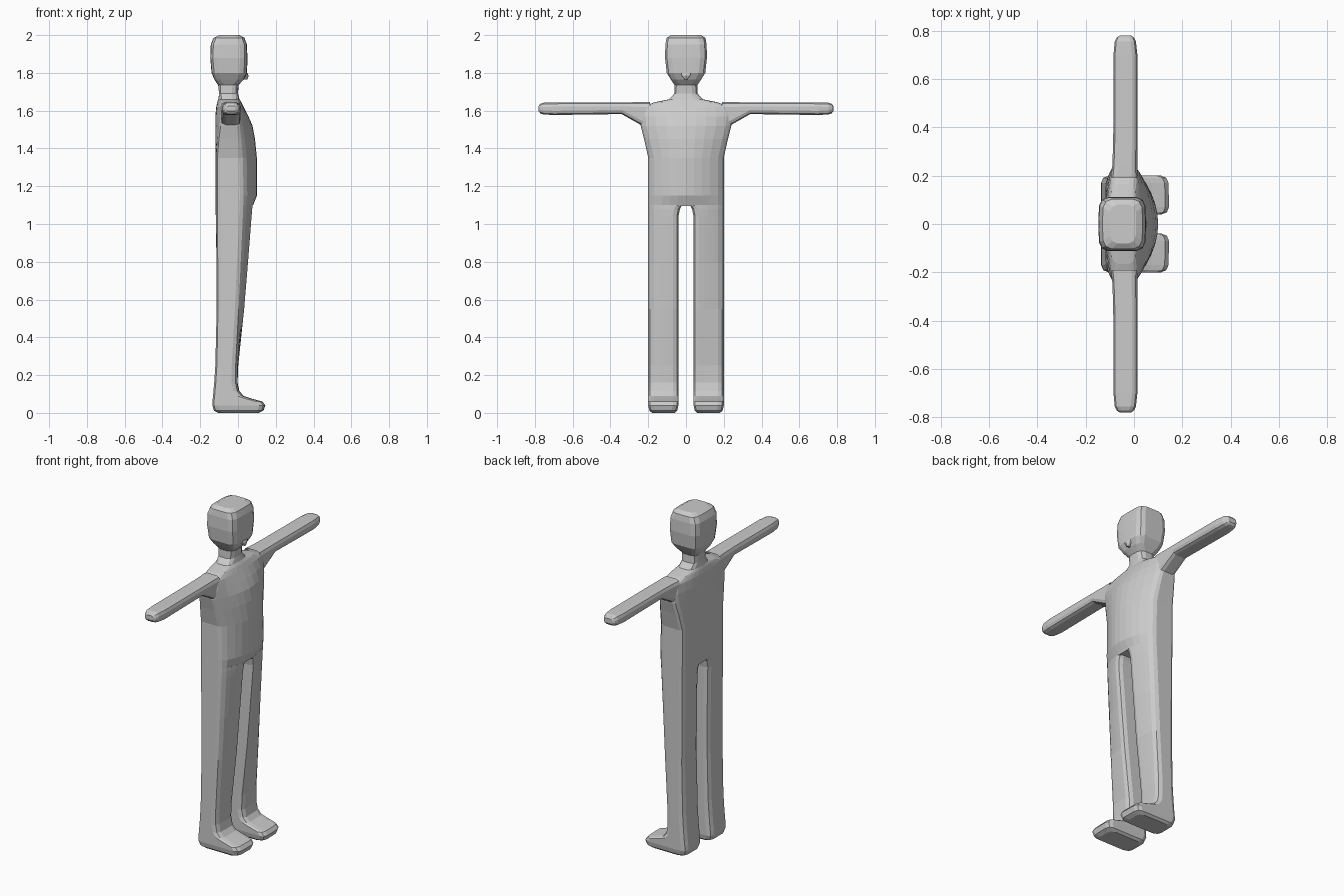
import bpy, bmesh, math

skin = bpy.data.materials.new("plain grey")
skin.diffuse_color = (0.6, 0.6, 0.6, 1)


def ring(w, d, r, n):
    """Rounded rectangle outline in unit coordinates; n spans on the wide sides."""
    ru, rv = min(r / w, 0.48), min(r / d, 0.48)
    pts = []
    for cu, cv, a0 in ((1 - ru, 1 - rv, 0), (ru, 1 - rv, 90), (ru, rv, 180), (1 - ru, rv, 270)):
        for k in range(3):
            a = math.radians(a0 + 45 * k)
            pts.append((cu + ru * math.cos(a), cv + rv * math.sin(a)))
        if a0 in (0, 180):      # extra points along front and back
            v = pts[-1][1]
            for k in range(1, n):
                f = k / n
                u = ru + (1 - 2 * ru) * f
                pts.append((1 - u if a0 == 0 else u, v))
    return pts


def loft(name, rows, n=4, swap=False, flip=False, bottom=True, top=True):
    """rows: height, y0, y1, back mid, back side, front mid, front side, corner radius."""
    bm = bmesh.new()
    loops = []
    for h, y0, y1, bk, bks, fr, frs, r in rows:
        loop = []
        for u, v in ring(y1 - y0, fr - bk, r, n):
            y = y0 + (y1 - y0) * u
            t = min(1, (y / y1) ** 2)
            b, f = bk + (bks - bk) * t, fr + (frs - fr) * t
            x = b + (f - b) * v
            p = (x, h, y) if swap else (x, y, h)
            loop.append(bm.verts.new((p[0], -p[1] if flip else p[1], p[2])))
        loops.append(loop)
    m = len(loops[0])
    for a, b in zip(loops, loops[1:]):
        for i in range(m):
            j = (i + 1) % m
            bm.faces.new((a[i], a[j], b[j], b[i]))
    if bottom:
        bm.faces.new(loops[0][::-1])
    if top:
        bm.faces.new(loops[-1])
    # walls are outward for a plain loft; each axis swap or mirror reverses them
    if swap != flip:
        bmesh.ops.reverse_faces(bm, faces=bm.faces)
    me = bpy.data.meshes.new(name)
    bm.to_mesh(me)
    bm.free()
    me.materials.append(skin)
    ob = bpy.data.objects.new(name, me)
    bpy.context.collection.objects.link(ob)
    return ob


def sym(z, w, bk, bks, fr, frs, r):
    return (z, -w, w, bk, bks, fr, frs, r)


# Torso, neck and head in one sweep
loft("torso_neck_and_head", [
    sym(1.10, .200, -.12, -.115, .080, .030, .03),
    sym(1.15, .200, -.12, -.115, .100, .030, .03),
    sym(1.35, .200, -.12, -.115, .100, .025, .03),
    sym(1.45, .222, -.12, -.105, .090, .018, .03),
    sym(1.52, .240, -.12, -.095, .077, .010, .03),
    sym(1.57, .245, -.12, -.090, .055, .010, .03),
    sym(1.62, .235, -.115, -.085, .030, .008, .03),
    sym(1.645, .165, -.11, -.085, .018, .000, .03),
    sym(1.66, .090, -.105, -.09, .008, -.005, .03),
    sym(1.69, .062, -.10, -.10, .000, -.005, .03),
    sym(1.735, .060, -.105, -.10, .003, -.002, .03),
    sym(1.765, .080, -.125, -.12, .030, .025, .03),
    sym(1.80, .102, -.140, -.135, .048, .040, .035),
    sym(1.88, .111, -.147, -.142, .050, .044, .035),
    sym(1.95, .109, -.144, -.139, .047, .042, .035),
    sym(1.985, .103, -.130, -.125, .035, .030, .035),
    sym(2.00, .080, -.100, -.098, .008, .006, .03),
], n=8, bottom=False)

# Small pointed chin
loft("chin", [
    sym(1.765, .006, .02, .02, .050, .048, .002),
    sym(1.785, .022, .02, .02, .056, .046, .004),
    sym(1.80, .026, .02, .02, .050, .046, .004),
], n=2)

# Bridge between the legs
loft("crotch", [
    sym(1.095, .045, -.117, -.117, .076, .076, .008),
    sym(1.115, .055, -.118, -.118, .080, .080, .008),
], n=2, top=False)

# Legs running into the feet, and arms, one per side
for side, flip in (("left", False), ("right", True)):
    loft(side + "_leg_and_foot", [
        (0.00, .060, .180, -.105, -.105, .110, .110, .03),
        (0.012, .046, .194, -.127, -.127, .135, .133, .03),
        (0.04, .040, .200, -.136, -.136, .145, .142, .03),
        (0.06, .040, .200, -.135, -.135, .130, .125, .03),
        (0.075, .040, .200, -.134, -.134, .075, .070, .03),
        (0.09, .040, .200, -.132, -.132, .030, .026, .03),
        (0.115, .040, .200, -.130, -.130, .008, .004, .03),
        (0.16, .040, .200, -.126, -.126, -.002, -.005, .03),
        (0.25, .040, .200, -.120, -.120, .002, -.005, .03),
        (0.55, .040, .200, -.113, -.113, .036, .008, .03),
        (0.80, .040, .200, -.114, -.114, .058, .018, .03),
        (1.04, .040, .200, -.118, -.115, .078, .028, .03),
        (1.08, .032, .200, -.119, -.115, .080, .030, .03),
        (1.10, .020, .200, -.120, -.115, .080, .030, .03),
    ], flip=flip, top=False)
    loft(side + "_arm", [
        (.19, 1.500, 1.645, -.095, -.095, .015, .015, .025),
        (.24, 1.525, 1.645, -.090, -.090, .014, .014, .025),
        (.34, 1.582, 1.644, -.086, -.086, .014, .014, .022),
        (.70, 1.577, 1.643, -.085, -.085, .014, .014, .022),
        (.755, 1.580, 1.642, -.080, -.080, .008, .008, .022),
        (.772, 1.586, 1.636, -.072, -.072, .000, .000, .02),
        (.78, 1.597, 1.625, -.060, -.060, -.012, -.012, .01),
    ], n=2, swap=True, flip=flip, bottom=False)
